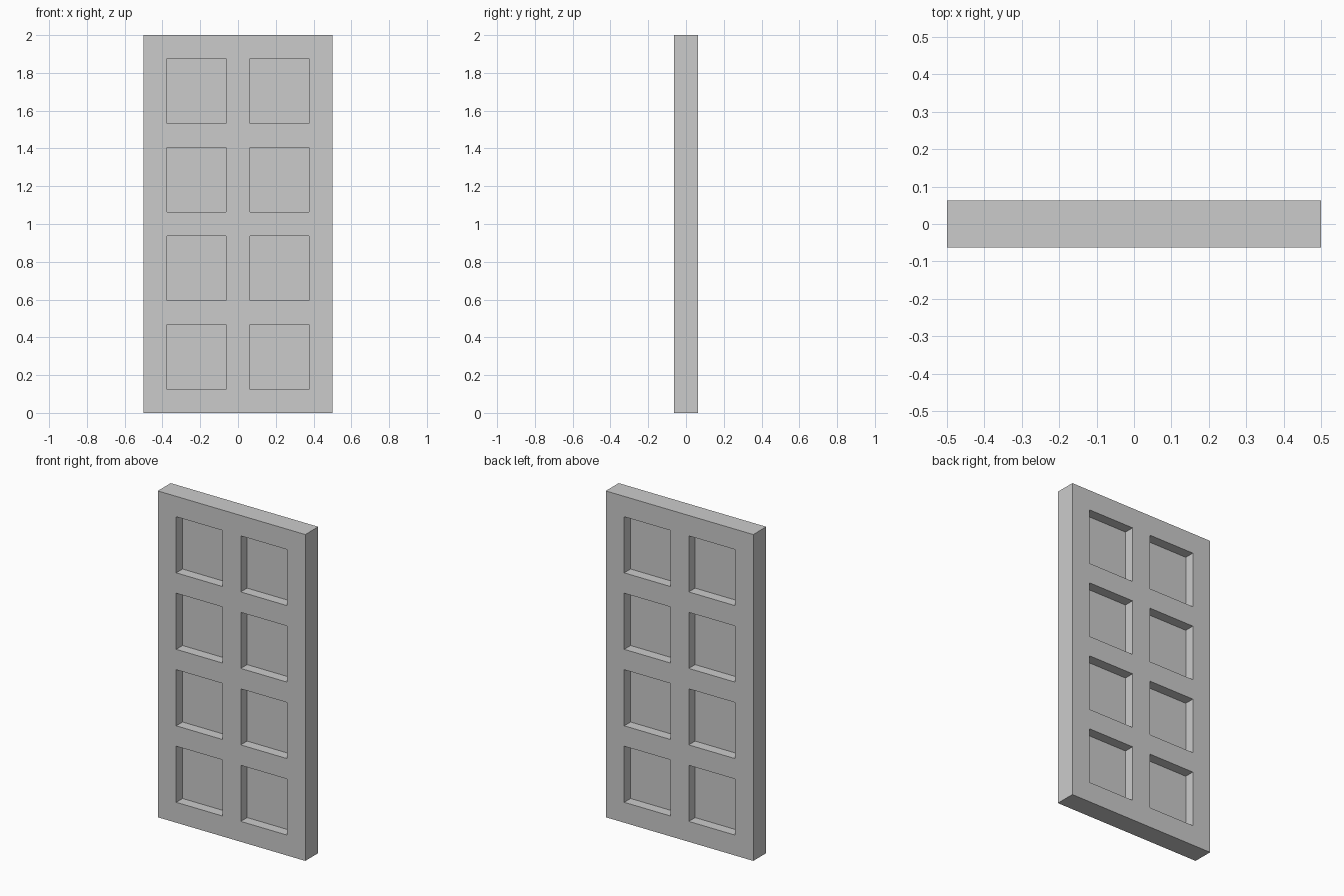
import bpy
import bmesh

if "Cube" in bpy.data.objects:
    bpy.data.objects.remove(bpy.data.objects["Cube"])

WIDTH, HEIGHT, THICK = 1.0, 2.0, 0.125
COLS, ROWS = 2, 4
BAR = 0.125                                   # width of every stile and rail
PANE_W = (WIDTH - BAR * (COLS + 1)) / COLS
PANE_H = (HEIGHT - BAR * (ROWS + 1)) / ROWS
PANEL_THICK = 0.002


def cuts(start, count, size):
    """Alternating bar / opening boundaries along one axis."""
    out = [start]
    for _ in range(count):
        out += [out[-1] + BAR, out[-1] + BAR + size]
    return out + [out[-1] + BAR]


def slab(name, cells, xs, zs, thick):
    """Extrude the chosen grid cells into one closed solid centred on y = 0."""
    bm = bmesh.new()
    for i, j in cells:
        corners = [(xs[i], zs[j]), (xs[i + 1], zs[j]),
                   (xs[i + 1], zs[j + 1]), (xs[i], zs[j + 1])]
        bm.faces.new([bm.verts.new((x, -thick / 2, z)) for x, z in corners])
    bmesh.ops.remove_doubles(bm, verts=bm.verts, dist=1e-5)
    ext = bmesh.ops.extrude_face_region(bm, geom=bm.faces[:], use_keep_orig=True)
    moved = [v for v in ext["geom"] if isinstance(v, bmesh.types.BMVert)]
    bmesh.ops.translate(bm, verts=moved, vec=(0, thick, 0))
    bmesh.ops.recalc_face_normals(bm, faces=bm.faces)
    mesh = bpy.data.meshes.new(name)
    bm.to_mesh(mesh)
    bm.free()
    obj = bpy.data.objects.new(name, mesh)
    bpy.context.collection.objects.link(obj)
    return obj


xs = cuts(-WIDTH / 2, COLS, PANE_W)
zs = cuts(0.0, ROWS, PANE_H)
grid = [(i, j) for i in range(len(xs) - 1) for j in range(len(zs) - 1)]
openings = [(i, j) for i, j in grid if i % 2 and j % 2]

# Door frame: stiles and rails around the openings
slab("door_frame", [c for c in grid if c not in openings], xs, zs, THICK)

# Thin recessed panels on the middle plane
slab("recessed_panels", openings, xs, zs, PANEL_THICK)
